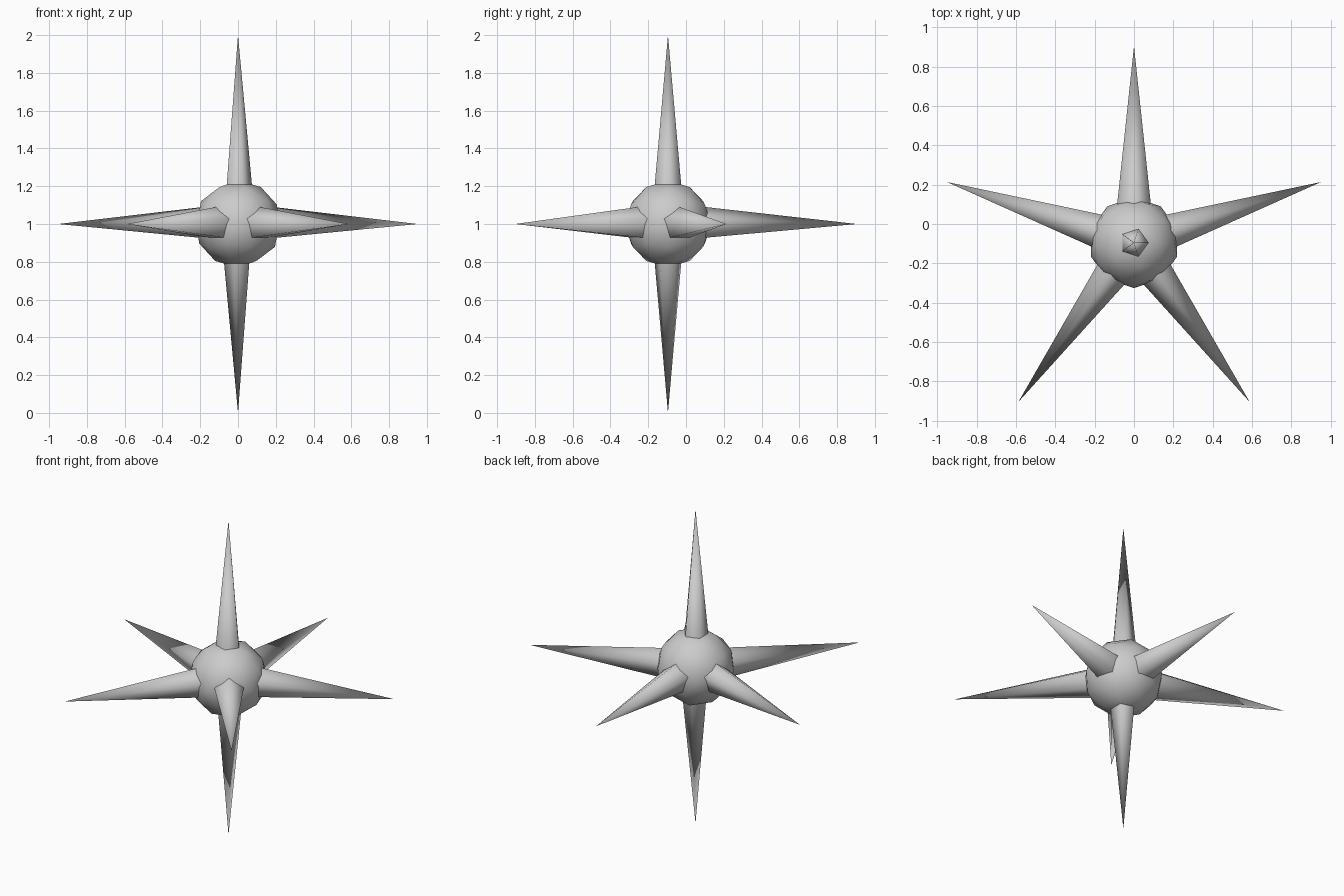
import bpy
from math import radians, cos, sin
from mathutils import Vector, Matrix

if "Cube" in bpy.data.objects:
    bpy.data.objects.remove(bpy.data.objects["Cube"])

C = Vector((0, -0.0955, 1))
SLOPE_UP, SLOPE_SIDE = 0.093, 0.112   # radius gained per unit from the tip


def spike(name, direction, side, slope):
    """Five-sided spike from inside the ball; one corner points to 'side'."""
    z = Vector(direction).normalized()
    x = Vector(side)
    y = z.cross(x)
    depth = 0.9
    bpy.ops.mesh.primitive_cone_add(vertices=5, radius1=slope * depth, radius2=0, depth=depth)
    ob = bpy.context.object
    ob.name = name
    # default corner is on +y: turn it to +x, then align to the axes
    turn = Matrix.Translation((0, 0, 1 - depth / 2)) @ Matrix.Rotation(radians(-90), 4, 'Z')
    axes = Matrix((x, y, z)).transposed().to_4x4()
    ob.data.transform(Matrix.Translation(C) @ axes @ turn)
    ob.matrix_world = Matrix.Identity(4)
    bpy.ops.object.shade_smooth_by_angle(angle=radians(75))


# ball
bpy.ops.mesh.primitive_ico_sphere_add(subdivisions=2, radius=0.23, location=C)
bpy.context.object.name = "ball"
bpy.ops.object.shade_smooth()

# vertical spikes
spike("top_spike", (0, 0, 1), (1, 0, 0), SLOPE_UP)
spike("bottom_spike", (0, 0, -1), (-1, 0, 0), SLOPE_UP)

# ring of five spikes
for i in range(5):
    a = radians(90 + 72 * i)
    spike(f"side_spike_{i + 1}", (cos(a), sin(a), 0), (0, 0, 1), SLOPE_SIDE)
